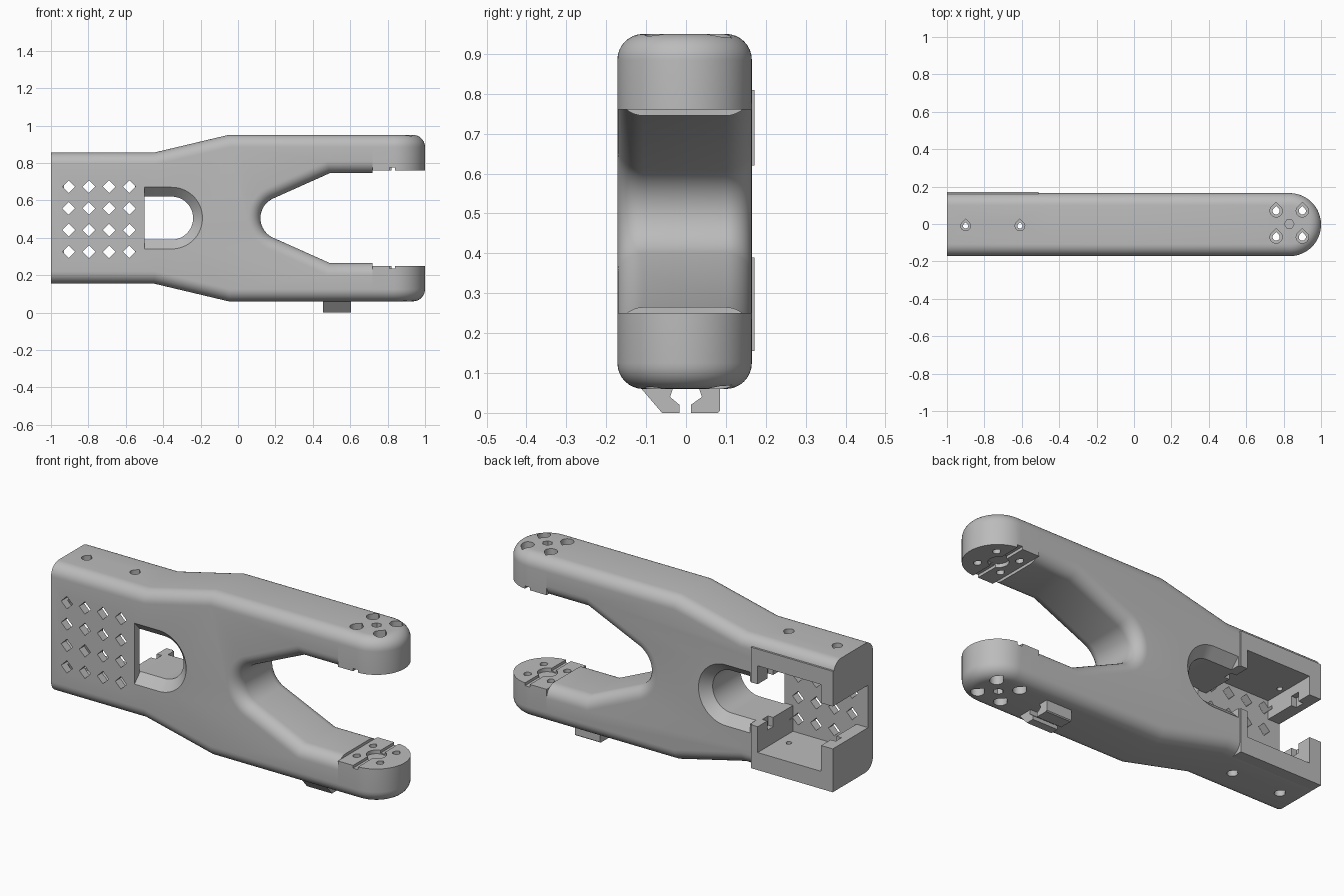
import bpy, bmesh
from math import sin, cos, pi, radians
from mathutils import Matrix, Vector

if "Cube" in bpy.data.objects:
    bpy.data.objects.remove(bpy.data.objects["Cube"])

MID = 0.505            # height of the mirror plane
FRONT, BACK = -0.172, 0.165
FILLET = 0.065

grey = bpy.data.materials.new("matte grey")
grey.use_nodes = True
grey.diffuse_color = (0.5, 0.5, 0.5, 1)
grey.node_tree.nodes["Principled BSDF"].inputs["Base Color"].default_value = (0.5, 0.5, 0.5, 1)

PLACE = {"x": lambda a, b, c: (c, a, b),
         "y": lambda a, b, c: (a, c, b),
         "z": lambda a, b, c: (a, b, c)}


def loft(bm, axis, sections):
    """Solid through (level, outline) sections stacked along an axis."""
    rings = [[bm.verts.new(PLACE[axis](a, b, level)) for a, b in pts] for level, pts in sections]
    n = len(rings[0])
    faces = [bm.faces.new(rings[0]), bm.faces.new(rings[-1])]
    for lo, hi in zip(rings, rings[1:]):
        for i in range(n):
            j = (i + 1) % n
            faces.append(bm.faces.new((lo[i], lo[j], hi[j], hi[i])))
    bmesh.ops.recalc_face_normals(bm, faces=faces)


def prism(bm, axis, pts, lo, hi):
    loft(bm, axis, [(lo, pts), (hi, pts)])


def box(bm, x0, x1, y0, y1, z0, z1):
    prism(bm, "z", [(x0, y0), (x1, y0), (x1, y1), (x0, y1)], z0, z1)


def circle(cx, cy, r, n=24):
    return [(cx + r * cos(2 * pi * i / n), cy + r * sin(2 * pi * i / n)) for i in range(n)]


def teardrop(cx, cy, r):
    arc = [radians(135 + 270 * i / 18) for i in range(19)]
    return [(cx + r * cos(t), cy + r * sin(t)) for t in arc] + [(cx, cy + 1.41 * r)]


def d_shape(cx, cy, r, flat):
    """Half circle bulging to +x with straight sides back to x = flat."""
    arc = [radians(-90 + 180 * i / 32) for i in range(33)]
    return [(flat, cy - r)] + [(cx + r * cos(t), cy + r * sin(t)) for t in arc] + [(flat, cy + r)]


def make(name, bm):
    mesh = bpy.data.meshes.new(name)
    bm.to_mesh(mesh)
    bm.free()
    mesh.materials.append(grey)
    ob = bpy.data.objects.new(name, mesh)
    bpy.context.collection.objects.link(ob)
    return ob


def activate(ob):
    bpy.ops.object.select_all(action="DESELECT")
    ob.select_set(True)
    bpy.context.view_layer.objects.active = ob


def cut(ob, build):
    """Subtract the solid that build(bm) makes."""
    bm = bmesh.new()
    build(bm)
    tool = make("cutter", bm)
    tool.hide_render = True
    mod = ob.modifiers.new("cut", "BOOLEAN")
    mod.operation, mod.solver, mod.object = "DIFFERENCE", "EXACT", tool
    activate(ob)
    bpy.ops.object.modifier_apply(modifier=mod.name)
    bpy.data.objects.remove(tool)


def smooth(ob):
    activate(ob)
    bpy.ops.object.shade_smooth_by_angle(angle=radians(28))


# Body: Y-shaped outline, long edges rounded, ends trimmed square
upper = [(-1.3, 0.855), (-0.45, 0.855), (-0.05, 0.95), (1.3, 0.95), (1.3, 0.745), (0.49, 0.745)]
throat = [radians(115 + 130 * i / 24) for i in range(25)]
outline = upper + [(0.235 + 0.115 * cos(t), MID + 0.115 * sin(t)) for t in throat]
outline += [(x, 2 * MID - z) for x, z in reversed(upper)]
bm = bmesh.new()
prism(bm, "y", outline, FRONT, BACK)
rim = [e for e in bm.edges if abs(e.verts[0].co.y - e.verts[1].co.y) < 0.001]
bmesh.ops.bevel(bm, geom=rim, offset=FILLET, segments=8, profile=0.5, affect="EDGES",
                clamp_overlap=False)
for x, side in ((-1, -1), (0.72, 1)):
    res = bmesh.ops.bisect_plane(bm, geom=bm.verts[:] + bm.edges[:] + bm.faces[:], dist=1e-5,
                                 plane_co=(x, 0, 0), plane_no=(side, 0, 0), clear_outer=True)
    loose = [e for e in res["geom_cut"] if isinstance(e, bmesh.types.BMEdge)]
    bmesh.ops.holes_fill(bm, edges=loose)
bmesh.ops.recalc_face_normals(bm, faces=bm.faces)
body = make("forked_body", bm)


# Window with flared rim
def window(bm):
    r = 0.05
    steps = [radians(90 * i / 6) for i in range(7)]
    front = [(FRONT + r * sin(t), r * (1 - cos(pi / 2 - t))) for t in steps]
    back = [(BACK - r * sin(t), r * (1 - cos(pi / 2 - t))) for t in reversed(steps)]
    levels = [(FRONT - 0.05, r)] + front + back + [(BACK + 0.05, r)]
    loft(bm, "y", [(y, d_shape(-0.355, MID, 0.115 + o, -0.5)) for y, o in levels])


# Rear bay behind the pierced plate
def bay(bm):
    box(bm, -0.93, -0.55, -0.13, 0.25, 0.25, 0.72)


def bay_channel(bm):
    box(bm, -1.1, -0.499, -0.13, 0.25, 0.39, 0.62)


def bay_groove(bm):
    box(bm, -0.96, -0.52, 0.04, 0.09, 0.34, 0.67)


# Diamond vents
def vents(bm):
    for i in range(4):
        for j in range(4):
            prism(bm, "y", circle(-0.905 + 0.108 * i, 0.325 + 0.116 * j, 0.034, 4), -0.25, -0.1)


# Side screw holes through both walls of the bay
def side_screws(r, depth):
    def build(bm):
        for x in (-0.9, -0.61):
            prism(bm, "z", teardrop(x, -0.01, r), 0.855 - depth, 1)
            prism(bm, "z", teardrop(x, -0.01, r), 0, 0.155 + depth)
    return build


# Rear rim standing slightly proud of the body
bm = bmesh.new()
box(bm, -1, -0.51, 0.11, 0.172, 0.155, 0.81)
rear_rim = make("rear_rim", bm)
for ob in (body, rear_rim):
    for tool in (bay, bay_channel, bay_groove):
        cut(ob, tool)
for tool in (window, vents, side_screws(0.026, 0.04), side_screws(0.014, 0.15)):
    cut(body, tool)
smooth(body)

# Arm tip: D-shaped pad with rounded outer edge
yc, radius = (FRONT + BACK) / 2, (BACK - FRONT) / 2
turn = [radians(90 * i / 8) for i in range(9)]
levels = [(0.76, 0)] + [(0.95 - FILLET * (1 - sin(t)), FILLET * (1 - cos(t))) for t in turn]
bm = bmesh.new()
loft(bm, "z", [(z, d_shape(1 - radius, yc, radius - o, 0.72)) for z, o in levels])
tip = make("upper_arm_tip", bm)


def tip_holes(r, z0, z1):
    def build(bm):
        for x in (0.76, 0.9):
            for y in (-0.07, 0.07):
                prism(bm, "z", teardrop(x, y, r), z0, z1)
    return build


cut(tip, tip_holes(0.033, 0.86, 1))
cut(tip, tip_holes(0.019, 0.7, 0.9))
cut(tip, lambda bm: prism(bm, "z", circle(0.83, 0, 0.026, 6), 0.88, 1))
cut(tip, lambda bm: prism(bm, "z", circle(0.83, 0, 0.05), 0.7, 0.78))
cut(tip, lambda bm: box(bm, 0.81, 0.84, -0.25, 0, 0.7, 0.775))
cut(tip, lambda bm: box(bm, 0.82, 0.85, 0, 0.25, 0.7, 0.775))
smooth(tip)

# Lower tip mirrors the upper one
low_mesh = tip.data.copy()
low_mesh.transform(Matrix.Translation((0, 0, 2 * MID)) @ Matrix.Scale(-1, 4, Vector((0, 0, 1))))
low_mesh.flip_normals()
low = bpy.data.objects.new("lower_arm_tip", low_mesh)
bpy.context.collection.objects.link(low)

# Cable clip: two hooks under the lower arm
front_hook = [(-0.12, 0.07), (-0.06, 0), (-0.016, 0), (-0.016, 0.02), (-0.04, 0.04), (-0.03, 0.07)]
back_hook = [(0.085, 0.07), (0.085, 0.005), (0.08, 0), (0.012, 0), (0.012, 0.02), (0.04, 0.04), (0.03, 0.07)]
for name, pts in (("front_clip_hook", front_hook), ("back_clip_hook", back_hook)):
    bm = bmesh.new()
    prism(bm, "x", pts, 0.455, 0.605)
    make(name, bm)
